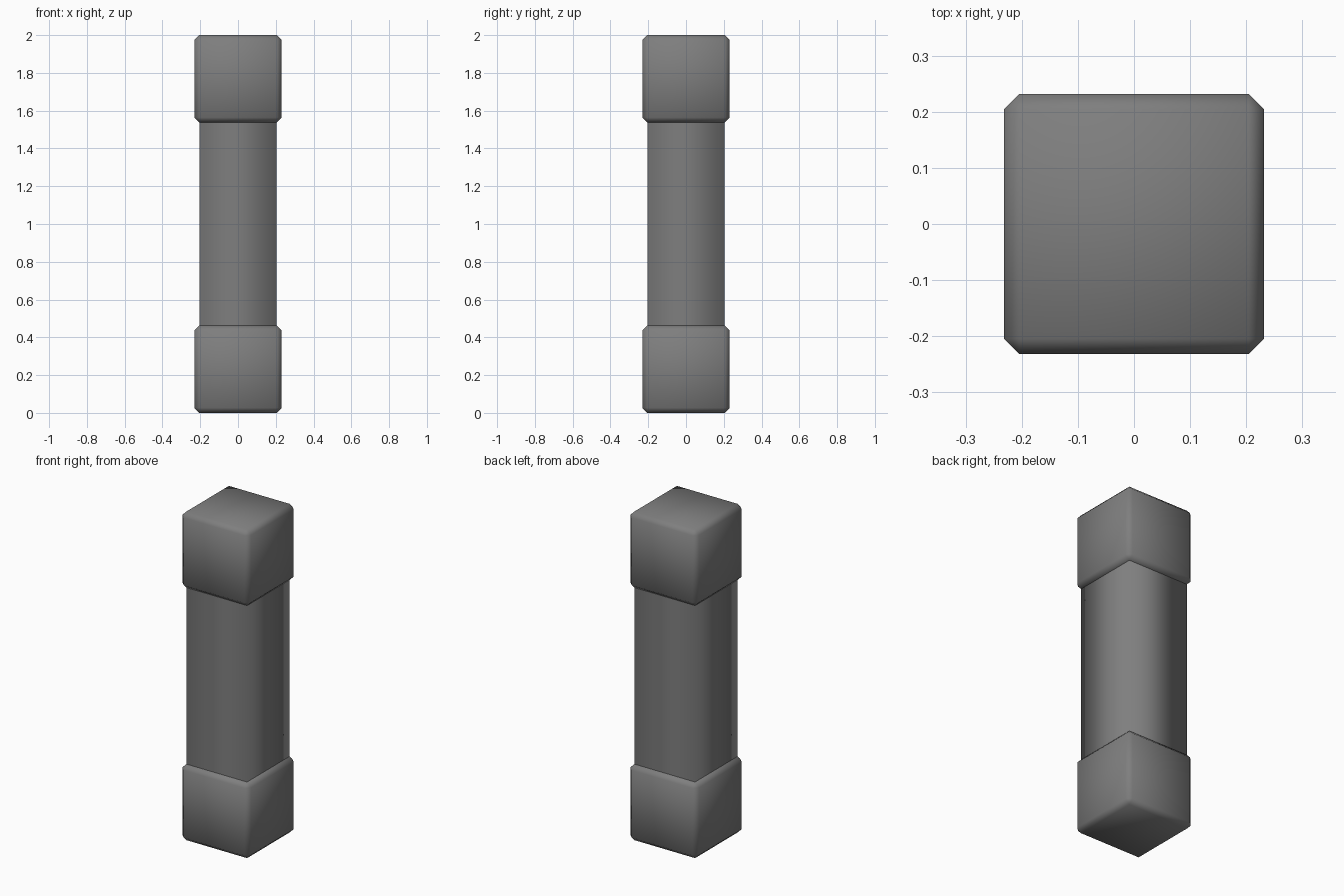
import bpy, bmesh

if "Cube" in bpy.data.objects:
    bpy.data.objects.remove(bpy.data.objects["Cube"])

grey = bpy.data.materials.new("dark grey")
grey.diffuse_color = (0.21, 0.21, 0.21, 1)
grey.use_nodes = True
grey.node_tree.nodes["Principled BSDF"].inputs["Base Color"].default_value = grey.diffuse_color

CAP, CHAMFER, HEIGHT = 0.463, 0.027, 2.0
SHAFT = CAP - 2 * CHAMFER


def box(name, size, z, chamfer=0.0, open_ends=False):
    """Smooth-shaded box centred at height z, optionally chamfered or open."""
    bm = bmesh.new()
    bmesh.ops.create_cube(bm, size=1)
    bmesh.ops.scale(bm, vec=size, verts=bm.verts)
    if chamfer:
        bmesh.ops.bevel(bm, geom=bm.edges[:], offset=chamfer, segments=1,
                        affect='EDGES', profile=0.5)
    if open_ends:
        ends = [f for f in bm.faces if abs(f.normal.z) > 0.9]
        bmesh.ops.delete(bm, geom=ends, context='FACES_ONLY')
    bmesh.ops.recalc_face_normals(bm, faces=bm.faces)
    for f in bm.faces:
        f.smooth = True
    mesh = bpy.data.meshes.new(name)
    bm.to_mesh(mesh)
    bm.free()
    mesh.materials.append(grey)
    obj = bpy.data.objects.new(name, mesh)
    obj.location.z = z
    bpy.context.collection.objects.link(obj)
    return obj


# Chamfered block at each end
box("bottom_block", (CAP, CAP, CAP), CAP / 2, CHAMFER)
box("top_block", (CAP, CAP, CAP), HEIGHT - CAP / 2, CHAMFER)

# Square shaft between the blocks; its ends rest on the block faces
box("shaft", (SHAFT, SHAFT, HEIGHT - 2 * CAP), HEIGHT / 2, open_ends=True)
